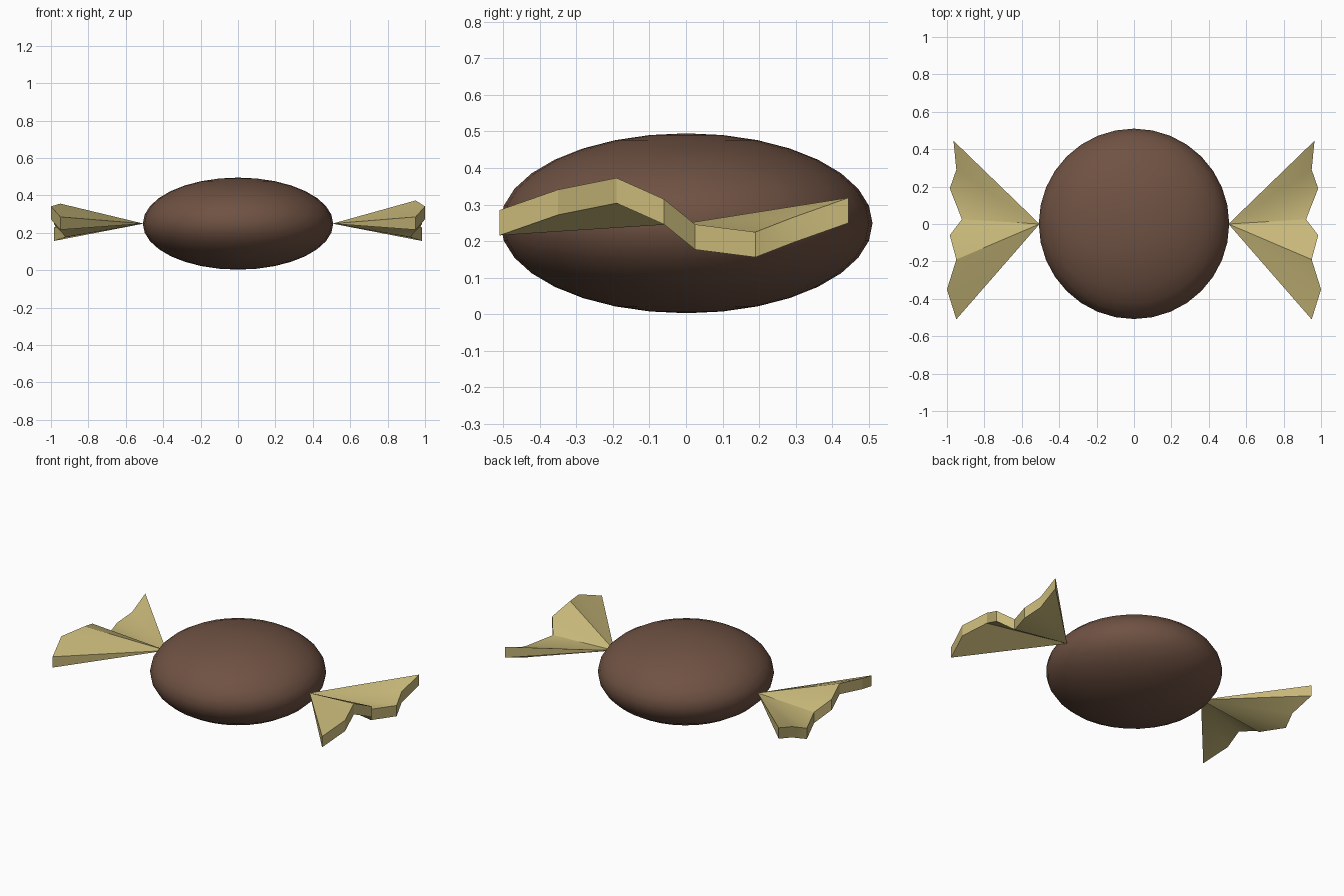
import bpy
import bmesh
import math

cube = bpy.data.objects.get("Cube")
if cube:
    bpy.data.objects.remove(cube, do_unlink=True)


def make_material(name, color):
    mat = bpy.data.materials.new(name)
    mat.use_nodes = True
    mat.diffuse_color = color
    mat.node_tree.nodes["Principled BSDF"].inputs["Base Color"].default_value = color
    return mat


def smooth(obj):
    bpy.ops.object.select_all(action="DESELECT")
    obj.select_set(True)
    bpy.context.view_layer.objects.active = obj
    bpy.ops.object.shade_smooth_by_angle(angle=math.radians(30))


chocolate = make_material("chocolate brown", (0.16, 0.084, 0.056, 1))
gold = make_material("pale gold", (0.57, 0.475, 0.19, 1))
MID = 0.249

# Flattened round sweet
bpy.ops.mesh.primitive_uv_sphere_add(segments=32, ring_count=16, radius=1, location=(0, 0.001, MID))
body = bpy.context.object
body.name = "candy_body"
body.scale = (0.509, 0.509, 0.246)
bpy.ops.object.transform_apply(location=False, rotation=False, scale=True)
body.data.materials.append(chocolate)
smooth(body)

# Wavy rim of a twisted wrapper end: x, y, upper z
RIM = [(0.95, -0.51, 0.285), (1.0, -0.35, 0.341), (0.95, -0.19, 0.373),
       (0.985, -0.06, 0.315), (0.92, 0.025, 0.246), (0.985, 0.19, 0.225),
       (0.95, 0.29, 0.264), (0.965, 0.445, 0.319)]
THICK = 0.069


def wrapper_end(name, side, crest):
    """Fan of folds running from a point on the sweet to a thick wavy rim."""
    bm = bmesh.new()
    apex = bm.verts.new((side * 0.505, 0, MID))
    top = [bm.verts.new((side * x, y, min(z, crest))) for x, y, z in RIM]
    low = [bm.verts.new((v.co.x, v.co.y, v.co.z - THICK)) for v in top]
    for i in range(len(top) - 1):
        bm.faces.new((apex, top[i], top[i + 1]))
        bm.faces.new((apex, low[i + 1], low[i]))
        bm.faces.new((top[i], low[i], low[i + 1], top[i + 1]))
    bm.faces.new((apex, low[0], top[0]))
    bm.faces.new((apex, top[-1], low[-1]))
    bmesh.ops.recalc_face_normals(bm, faces=bm.faces)
    mesh = bpy.data.meshes.new(name)
    bm.to_mesh(mesh)
    bm.free()
    mesh.materials.append(gold)
    obj = bpy.data.objects.new(name, mesh)
    bpy.context.collection.objects.link(obj)
    smooth(obj)


# The right end has a slightly lower crest
wrapper_end("left_wrapper_end", 1, 0.373)
wrapper_end("right_wrapper_end", -1, 0.356)
